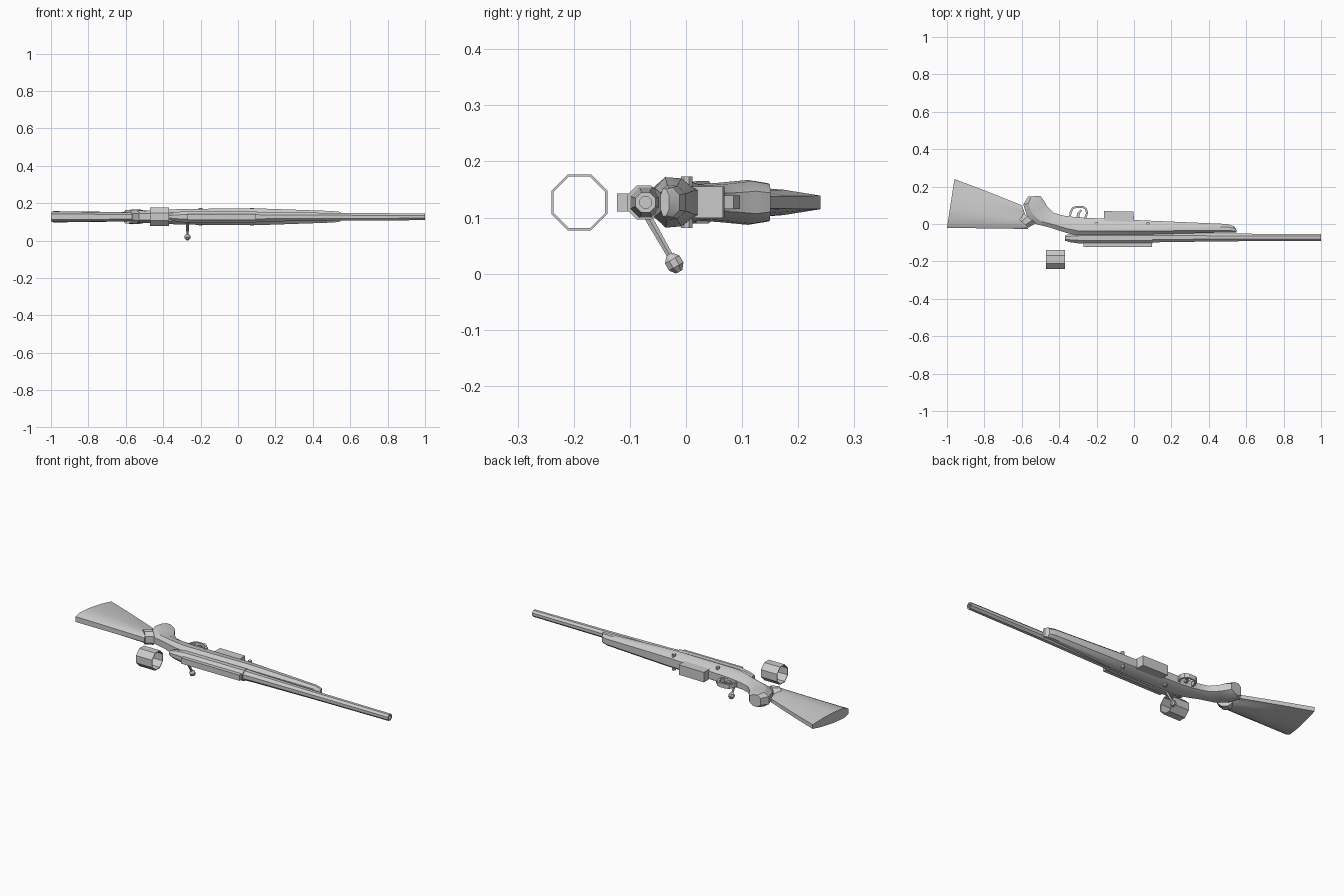
import bpy, bmesh, math
from mathutils import Vector

if "Cube" in bpy.data.objects:
    bpy.data.objects.remove(bpy.data.objects["Cube"])

ZC = 0.127     # height of the symmetry plane
BORE = -0.075  # y of the barrel axis


def finish(name, rings, caps=True, closed=False, smooth=None):
    """Skin a list of equal-length vertex rings."""
    bm = bmesh.new()
    vs = [[bm.verts.new(p) for p in r] for r in rings]
    n = len(vs[0])
    pairs = list(zip(vs, vs[1:])) + ([(vs[-1], vs[0])] if closed else [])
    for a, b in pairs:
        for i in range(n):
            j = (i + 1) % n
            bm.faces.new((a[i], a[j], b[j], b[i]))
    if caps and not closed:
        bm.faces.new(vs[0][::-1])
        bm.faces.new(vs[-1])
    bmesh.ops.recalc_face_normals(bm, faces=bm.faces)
    me = bpy.data.meshes.new(name)
    bm.to_mesh(me)
    bm.free()
    ob = bpy.data.objects.new(name, me)
    bpy.context.collection.objects.link(ob)
    if smooth:
        bpy.ops.object.select_all(action='DESELECT')
        ob.select_set(True)
        bpy.context.view_layer.objects.active = ob
        bpy.ops.object.shade_smooth_by_angle(angle=math.radians(smooth))
    return ob


def loft(name, sections, shape, smooth=30):
    """Sections are (top x, top y, bottom x, bottom y, half width)."""
    outline = [(t, w) for t, w in shape] + [(t, -w) for t, w in reversed(shape)]
    rings = [[(x0 + (x1 - x0) * t, y0 + (y1 - y0) * t, ZC + w * h) for t, w in outline]
             for x0, y0, x1, y1, h in sections]
    return finish(name, rings, smooth=smooth)


def turned(name, a, b, profile, n=8, closed=False):
    """Revolve (distance 0..1, radius) points about the line a-b."""
    a, b = Vector(a), Vector(b)
    d = b - a
    q = d.to_track_quat('Z', 'Y')
    rings = []
    for t, r in profile:
        ring = []
        for i in range(n):
            ang = math.tau * (i + 0.5 * (n == 8)) / n
            ring.append(a + d * t + q @ Vector((r * math.cos(ang), r * math.sin(ang), 0)))
        rings.append(ring)
    return finish(name, rings, closed=closed)


def plate(name, outline, half):
    """Extrude an x-y outline symmetrically in z."""
    return finish(name, [[(x, y, ZC + s * half) for x, y in outline] for s in (-1, 1)])


# Stock: pistol grip flowing into the forearm
loft("grip_and_forearm", [
    (-.567, .146, -.502, .151, .034), (-.592, .105, -.482, .125, .040),
    (-.572, .045, -.465, .095, .035), (-.525, .0, -.43, .06, .032),
    (-.44, -.022, -.38, .045, .034), (-.37, -.045, -.34, .040, .039),
    (-.30, -.062, -.28, .034, .042), (.10, -.055, .10, .017, .045),
    (.50, -.045, .50, .0, .031), (.535, -.045, .535, -.012, .028),
    (.547, -.045, .547, -.03, .025)],
    [(0, .55), (.25, 1), (.65, .95), (1, .5)])

# Butt, narrowing toward the toe
loft("butt", [
    (-1.0, -.021, -.96, .24, .030), (-.82, -.023, -.80, .18, .028),
    (-.60, -.026, -.60, .10, .025), (-.567, -.026, -.585, .06, .022)],
    [(0, .5), (.12, .95), (.4, 1), (.75, .75), (1, .4)])

# Collar joining butt and grip
loft("stock_collar", [
    (-.565, -.02, -.618, .028, .036), (-.525, .005, -.588, .056, .038)],
    [(0, .5), (.3, 1), (.7, 1), (1, .5)])

# Receiver, barrel and hollow muzzle
turned("receiver", (-.37, BORE, ZC), (.10, BORE, ZC),
       [(0, .015), (.06, .024), (.18, .033), (1, .033)])
turned("barrel", (.08, -.072, ZC), (1, -.072, ZC),
       [(0, .030), (.08, .027), (.5, .022), (1, .0195), (1, .011), (.95, .011)])

# Sight rail
plate("sight_rail", [(-.27, -.123), (.095, -.123), (.095, -.100), (-.27, -.100)], .016)

# Magazine
plate("magazine", [(-.16, .01), (0, .01), (0, .022), (-.003, .066), (-.16, .069)], .028)

# Trigger guard: rectangular band swept round a rounded loop
loop = [(-.348, .03), (-.345, .062), (-.332, .088), (-.312, .096), (-.272, .096),
        (-.253, .085), (-.245, .06), (-.255, .03)]
centre = Vector((-.297, .05))
rings = []
for p in loop:
    q = Vector(p) + (centre - Vector(p)).normalized() * .011
    rings.append([(p[0], p[1], ZC - .012), (p[0], p[1], ZC + .012),
                  (q.x, q.y, ZC + .012), (q.x, q.y, ZC - .012)])
finish("trigger_guard", rings, closed=True)
plate("trigger", [(-.312, .025), (-.293, .025), (-.290, .055), (-.278, .074),
                  (-.285, .077), (-.303, .058)], .006)

# Bolt handle with ball knob
root, knob = Vector((-.27, -.07, .105)), Vector((-.27, -.021, .019))
turned("bolt_handle", root, knob, [(0, .008), (1, .006)], 6)
axis = (knob - root).normalized()
turned("bolt_knob", knob - axis * .018, knob + axis * .018,
       [(0, .006), (.3, .016), (.7, .016), (1, .007)], 8)

# Cross pins through the stock
for i, x in enumerate((-.20, .075)):
    turned(f"cross_pin_{i + 1}", (x, .001, ZC - .046), (x, .001, ZC + .046),
           [(0, .011), (1, .011)])

# Separate open ring above the receiver
turned("scope_ring", (-.47, -.19, ZC), (-.37, -.19, ZC),
       [(0, .054), (1, .054), (1, .0495), (0, .0495)], closed=True)
